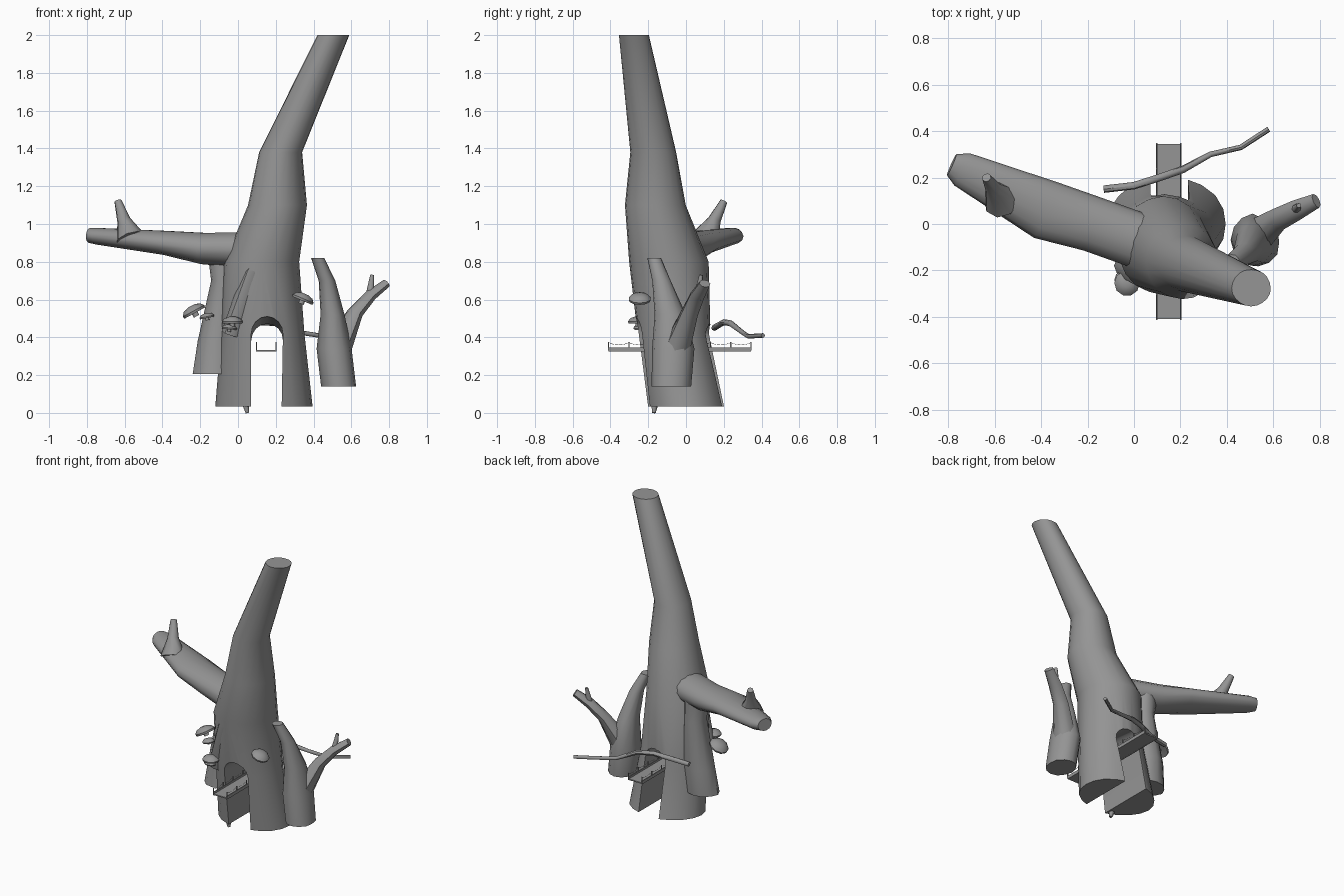
import bpy, bmesh, math
from mathutils import Vector, Matrix

cube = bpy.data.objects.get("Cube")
if cube:
    bpy.data.objects.remove(cube, do_unlink=True)

bark_colour = (.3, .3, .3, 1)
grey = bpy.data.materials.new("bark_grey")
grey.use_nodes = True
grey.diffuse_color = bark_colour
grey.node_tree.nodes["Principled BSDF"].inputs["Base Color"].default_value = bark_colour


def shade(ob):
    bpy.ops.object.select_all(action='DESELECT')
    ob.select_set(True)
    bpy.context.view_layer.objects.active = ob
    bpy.ops.object.shade_smooth_by_angle(angle=math.radians(45))


def finish(bm, name, smooth=True):
    bmesh.ops.recalc_face_normals(bm, faces=bm.faces)
    mesh = bpy.data.meshes.new(name)
    bm.to_mesh(mesh)
    bm.free()
    mesh.materials.append(grey)
    ob = bpy.data.objects.new(name, mesh)
    bpy.context.collection.objects.link(ob)
    if smooth:
        shade(ob)
    return ob


def circle(sides):
    """Unit circle as angle, cosine and sine."""
    for i in range(sides):
        angle = math.tau * i / sides
        yield angle, math.cos(angle), math.sin(angle)


def skin(rings):
    """Closed surface through rings of points, capped at both ends."""
    bm = bmesh.new()
    loops = [[bm.verts.new(point) for point in ring] for ring in rings]
    for low, high in zip(loops, loops[1:]):
        for i in range(len(low)):
            bm.faces.new((low[i - 1], low[i], high[i], high[i - 1]))
    bm.faces.new(loops[0])
    bm.faces.new(loops[-1])
    return bm


def stack(name, sides, wobble, rows):
    """Level rings given as height, left, right, front and back limits."""
    rings = []
    for k, (z, left, right, front, back) in enumerate(rows):
        ring = []
        for angle, c, s in circle(sides):
            bump = 1 - wobble * (1 + math.cos(5 * angle + k))
            ring.append(((left + right + bump * c * (right - left)) / 2,
                         (front + back + bump * s * (back - front)) / 2, z))
        rings.append(ring)
    return finish(skin(rings), name)


def limb(name, path, widths, heights=None, sides=8):
    """Oval rings across a path, with half width and half height at each point."""
    points = [Vector(p) for p in path]
    rings = []
    for k, (point, w, h) in enumerate(zip(points, widths, heights or widths)):
        along = points[min(k + 1, len(points) - 1)] - points[max(k - 1, 0)]
        side = along.cross(Vector((0, 0, 1))).normalized()
        up = side.cross(along.normalized())
        rings.append([point + side * w * c + up * h * s for angle, c, s in circle(sides)])
    return finish(skin(rings), name)


# Main trunk, leaning to one side at the top
trunk = stack("trunk", 20, .01, [
    (.035, -.12, .4, -.21, .21), (.42, -.09, .355, -.26, .13),
    (.8, -.075, .325, -.305, .12), (1.1, .05, .365, -.325, 0),
    (1.38, .11, .34, -.295, -.05), (2, .42, .59, -.355, -.195)])

# Arched tunnel cut from front to back, its roof dropping toward the back
outline = [(.225, -.3)]
for i in range(9):
    turn = math.pi * i / 8
    outline.append((.154 + .084 * math.cos(turn), .42 + .09 * math.sin(turn)))
outline.append((.07, -.3))
cutter = finish(skin([[(x, y, z - (y + .26) / 10) for x, z in outline] for y in (-.6, .6)]),
                "tunnel_cutter", False)
cutter.hide_render = True
cut = trunk.modifiers.new("tunnel", 'BOOLEAN')
cut.object = cutter
cut.operation = 'DIFFERENCE'
cut.solver = 'EXACT'
bpy.context.view_layer.update()
cut_mesh = bpy.data.meshes.new_from_object(trunk.evaluated_get(bpy.context.evaluated_depsgraph_get()))
trunk.modifiers.clear()
trunk.data = cut_mesh
bpy.data.objects.remove(cutter, do_unlink=True)
shade(trunk)

# Root tip and raised bark fold at the front
limb("root_tip", [(.03, -.16, .1), (.05, -.17, 0)], (.03, .01))
limb("bark_fold", [(.14, -.265, .89), (.08, -.24, .75), (-.02, -.16, .42)],
     (.02, .055, .08), (.02, .05, .06))

# Big side branch with an upright spur
limb("side_branch", [(.1, -.1, .86), (-.18, 0, .87), (-.38, .06, .9), (-.74, .235, .935), (-.785, .255, .94)],
     (.12, .12, .13, .077, .05), (.1, .085, .065, .045, .04), 14)
limb("branch_spur", [(-.57, .1, .92), (-.605, .15, 1.02), (-.635, .2, 1.12)], (.08, .036, .02))

# Buttress under the side branch
stack("left_buttress", 12, .03, [
    (.205, -.24, 0, -.11, .09), (.38, -.215, 0, -.09, .1),
    (.7, -.145, 0, -.08, .08), (.84, -.165, 0, -.08, .08)])

# Small dead tree on the other side
stack("small_tree", 12, .025, [
    (.14, .44, .63, -.185, .03), (.34, .415, .605, -.185, .045),
    (.52, .435, .565, -.17, 0), (.7, .425, .515, -.18, -.08),
    (.82, .385, .457, -.205, -.13)])
limb("small_tree_branch", [(.53, -.05, .34), (.62, .02, .53), (.7, .06, .62), (.785, .1, .685)],
     (.075, .05, .044, .032), (.07, .04, .032, .024))
limb("small_tree_twig", [(.695, .06, .6), (.71, .08, .73)], (.025, .01))

# Thin vine crossing the back
limb("vine", [(-.13, .15, .45), (0, .165, .46), (.11, .2, .48), (.21, .235, .475),
              (.33, .3, .425), (.46, .33, .405), (.58, .408, .41)],
     [.016] * 4 + [.012] * 3)


# Bracket mushrooms: a domed cap on a short stalk
def mushroom(name, spot, radius, tilt):
    profile = [(.25, -.5), (.25, -.15), (.95, -.2), (1, 0), (.75, .3), (.3, .45)]
    bm = skin([[(r * c, r * s, h) for angle, c, s in circle(10)] for r, h in profile])
    bm.transform(Matrix.Translation(spot) @ Matrix.Rotation(tilt, 4, 'Y') @ Matrix.Scale(radius, 4))
    finish(bm, name)


mushroom("right_mushroom", (.345, -.245, .605), .06, .4)
mushroom("front_mushroom_upper", (-.03, -.255, .485), .055, 0)
mushroom("front_mushroom_lower", (-.045, -.24, .45), .04, .1)
mushroom("left_mushroom_upper", (-.235, -.03, .54), .065, -.5)
mushroom("left_mushroom_lower", (-.165, -.09, .51), .04, -.2)


# Footbridge through the tunnel
def slab(name, x, y, z, width, length, height):
    """Box centred on x and y with its underside at z."""
    corners = [(x + a * width / 2, y + b * length / 2) for a, b in ((-1, -1), (1, -1), (1, 1), (-1, 1))]
    finish(skin([[(*corner, level) for corner in corners] for level in (z, z + height)]), name, False)


middle, front, length, bays = .15, -.41, .755, 7
slab("bridge_deck", middle, front + length / 2, .326, .11, length, .008)
for label, sign in (("left", 1), ("right", -1)):
    x = middle + sign * .052
    slab(label + "_bridge_edge", x, front + length / 2, .325, .006, length, .022)
    posts = [front + length * i / bays for i in range(bays + 1)]
    for y in posts:
        slab(label + "_bridge_post", x, y, .33, .006, .006, .045)
    # Sagging rope between neighbouring posts
    for start, end in zip(posts, posts[1:]):
        steps = [i / 4 for i in range(5)]
        limb(label + "_bridge_rope",
             [(x, start + (end - start) * t, .372 - t * (1 - t) / 20) for t in steps],
             [.001] * 5, sides=4)
